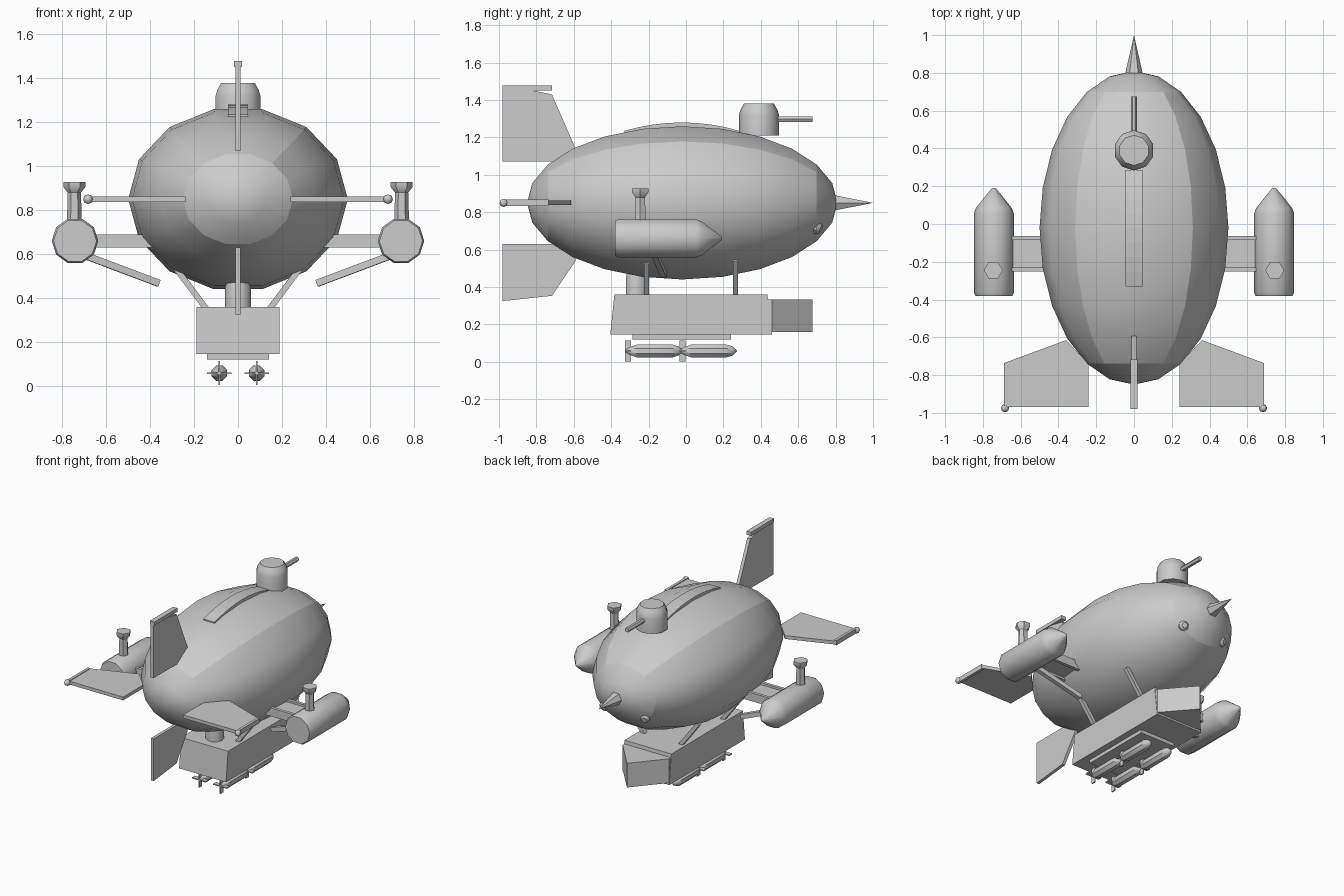
import bpy, bmesh, math
from mathutils import Vector, Matrix

if "Cube" in bpy.data.objects:
    bpy.data.objects.remove(bpy.data.objects["Cube"])

grey = bpy.data.materials.new("hull grey")
grey.diffuse_color = (0.6, 0.6, 0.6, 1)
grey.use_nodes = True
grey.node_tree.nodes["Principled BSDF"].inputs["Base Color"].default_value = grey.diffuse_color


def finish(name, bm, smooth=None):
    bmesh.ops.recalc_face_normals(bm, faces=bm.faces[:])
    me = bpy.data.meshes.new(name)
    bm.to_mesh(me)
    bm.free()
    me.materials.append(grey)
    ob = bpy.data.objects.new(name, me)
    bpy.context.collection.objects.link(ob)
    if smooth:
        bpy.ops.object.select_all(action='DESELECT')
        bpy.context.view_layer.objects.active = ob
        ob.select_set(True)
        bpy.ops.object.shade_smooth_by_angle(angle=math.radians(smooth))
    return ob


def box(name, x, y, z):
    """Box from (min, max) ranges."""
    bm = bmesh.new()
    bmesh.ops.create_cube(bm, size=1)
    for v in bm.verts:
        v.co = [(a + b) / 2 + c * (b - a) for c, (a, b) in zip(v.co, (x, y, z))]
    return finish(name, bm)


def lathe(name, profile, origin, axis, sides, turn=0.0, smooth=40):
    """Revolve (radius, height) points around an axis through origin."""
    bm = bmesh.new()
    rot = Vector((0, 0, 1)).rotation_difference(Vector(axis)).to_matrix()
    rings = []
    for r, h in profile:
        n = 1 if r == 0 else sides
        rings.append([bm.verts.new(rot @ Vector((
            r * math.cos(2 * math.pi * i / sides + turn),
            r * math.sin(2 * math.pi * i / sides + turn), h)) + Vector(origin))
            for i in range(n)])
    for a, b in zip(rings, rings[1:]):
        for i in range(sides):
            j = (i + 1) % sides
            quad = [a[i % len(a)], a[j % len(a)], b[j % len(b)], b[i % len(b)]]
            bm.faces.new(list(dict.fromkeys(quad)))
    for ring in (rings[0], rings[-1]):
        if len(ring) > 1:
            bm.faces.new(ring)
    return finish(name, bm, smooth)


def slab(name, points, thickness, flat=None):
    """Extruded outline: (y, z) points across x, or (x, y) points at height flat."""
    bm = bmesh.new()
    h = thickness / 2
    if flat is None:
        lo, hi = ([bm.verts.new((s, y, z)) for y, z in points] for s in (-h, h))
    else:
        lo, hi = ([bm.verts.new((x, y, flat + s)) for x, y in points] for s in (-h, h))
    bm.faces.new(lo)
    bm.faces.new(hi)
    for i in range(len(points)):
        j = (i + 1) % len(points)
        bm.faces.new((lo[i], lo[j], hi[j], hi[i]))
    return finish(name, bm)


def strut(name, a, b, w):
    """Square bar between two points."""
    a, b = Vector(a), Vector(b)
    d = b - a
    bm = bmesh.new()
    bmesh.ops.create_cube(bm, size=1)
    m = Matrix.Translation((a + b) / 2) @ d.to_track_quat('Z', 'Y').to_matrix().to_4x4()
    bmesh.ops.transform(bm, matrix=m @ Matrix.Diagonal((w, w, d.length, 1)), verts=bm.verts[:])
    return finish(name, bm)


# Envelope: 14-sided ellipsoid with creased end caps and upper panels
CY, CZ = -0.02, 0.85
arc = [math.radians(-90 + 15 * i) for i in range(13)]
prof = [(0 if i in (0, 12) else math.cos(t), math.sin(t)) for i, t in enumerate(arc)]
env = lathe("envelope", prof, (0, 0, 0), (0, 1, 0), 14, 0, 80)
bm = bmesh.new()
bm.from_mesh(env.data)
for v in bm.verts:
    v.co = (v.co.x * 0.5, v.co.y * 0.83 + CY, v.co.z * 0.42 + CZ)
for e in bm.edges:
    a, b = (v.co for v in e.verts)
    ya, yb = ((c.y - CY) / 0.83 for c in (a, b))
    cap = abs(ya - yb) < 1e-4 and abs(abs(ya) - math.sin(math.radians(60))) < 1e-3
    mid = (a + b) / 2
    angle = math.atan2((mid.z - CZ) / 0.42, abs(mid.x) / 0.5)
    panel = abs(ya - yb) > 0.01 and abs(angle - 2 * math.pi / 7) < 0.02 and max(abs(ya), abs(yb)) < 0.88
    e.smooth = not (cap or panel)
bm.to_mesh(env.data)
bm.free()

# Top ridge, nose spike and nose lamps
ridge = [(-0.33 + 0.077 * i, 1.28 - 0.045 * ((i - 4) / 4) ** 2) for i in range(9)]
slab("top_ridge", ridge + [(0.28, 1.2), (-0.33, 1.2)], 0.09)
lathe("nose_spike", [(0.05, 0.78), (0, 1.0)], (0, 0, CZ), (0, 1, 0), 6)
for s in (-1, 1):
    lathe("nose_lamp", [(0.035, -0.05), (0.035, 0.02), (0.02, 0.035)],
          (0.16 * s, 0.69, 0.72), (0.3 * s, 0.9, -0.3), 8)

# Turret
lathe("turret", [(0.107, 1.21), (0.107, 1.32), (0.1, 1.345), (0.086, 1.37), (0.08, 1.38)],
      (0, 0.39, 0), (0, 0, 1), 10, math.pi / 10)
lathe("turret_gun", [(0.017, 0.45), (0.017, 0.675)], (0, 0, 1.298), (0, 1, 0), 6)

# Tail fins
slab("top_fin", [(-0.98, 1.07), (-0.65, 1.07), (-0.59, 1.14), (-0.717, 1.43), (-0.84, 1.455), (-0.98, 1.455)], 0.024)
box("top_fin_cap", (-0.018, 0.018), (-0.98, -0.717), (1.452, 1.478))
slab("bottom_fin", [(-0.98, 0.63), (-0.59, 0.63), (-0.59, 0.54), (-0.717, 0.353), (-0.98, 0.325)], 0.022)

for s in (-1, 1):
    slab("side_fin", [(s * x, y) for x, y in ((0.24, -0.97), (0.24, -0.74), (0.36, -0.615),
         (0.685, -0.735), (0.685, -0.97))], 0.024, CZ)
    box("side_fin_cap", (s * 0.678 - 0.01, s * 0.678 + 0.01), (-0.97, -0.735), (0.833, 0.867))
    lathe("fin_ball", [(0, -0.022), (0.016, -0.016), (0.022, 0), (0.016, 0.016), (0, 0.022)],
          (s * 0.683, -0.975, CZ), (0, 0, 1), 8, 0, 60)

    # Engine pods with exhaust stacks
    lathe("engine_pod", [(0.098, -0.38), (0.106, -0.365), (0.106, 0.055), (0.095, 0.085), (0.012, 0.188), (0, 0.192)],
          (s * 0.742, 0, 0.66), (0, 1, 0), 10, 0, 40)
    lathe("exhaust_stack", [(0.034, 0.74), (0.03, 0.88), (0.05, 0.905), (0.05, 0.928)],
          (s * 0.745, -0.245, 0), (0, 0, 1), 6, 0, 35)

    # Pod arms and braces
    x = sorted((s * 0.38, s * 0.66))
    box("arm_panel", x, (-0.235, -0.085), (0.645, 0.675))
    for y in (-0.075, -0.24):
        box("arm_rail", x, (y - 0.011, y + 0.011), (0.63, 0.69))
    strut("pod_brace", (s * 0.7, -0.175, 0.595), (s * 0.36, -0.12, 0.467), 0.032)
    for y in (-0.212, 0.265):
        strut("gondola_strut", (s * 0.29, y, 0.545), (s * 0.14, y, 0.345), 0.027)

    # Torpedoes with cross fins
    for y in (-0.31, -0.02):
        tx = s * 0.085
        lathe("torpedo", [(0.008, -0.01), (0.022, 0.01), (0.038, 0.05), (0.038, 0.235), (0.025, 0.272), (0, 0.295)],
              (tx, y, 0.058), (0, 1, 0), 8, math.pi / 8)
        box("torpedo_fin", (tx - 0.004, tx + 0.004), (y - 0.016, y + 0.016), (0.003, 0.113))
        box("torpedo_fin", (tx - 0.055, tx + 0.055), (y - 0.016, y + 0.016), (0.054, 0.062))

# Gondola with wedge nose, support column and bomb rack
slab("gondola", [(-0.405, 0.145), (0.46, 0.145), (0.435, 0.36), (-0.383, 0.36)], 0.376)
slab("gondola_nose", [(-0.185, 0.43), (0.185, 0.43), (0.185, 0.46), (0, 0.675), (-0.185, 0.46)], 0.175, 0.247)
lathe("support_column", [(0.06, 0.35), (0.06, 0.44), (0.05, 0.5)], (0, -0.265, 0), (0, 0, 1), 10)
box("torpedo_rack", (-0.14, 0.14), (-0.285, 0.24), (0.12, 0.147))
